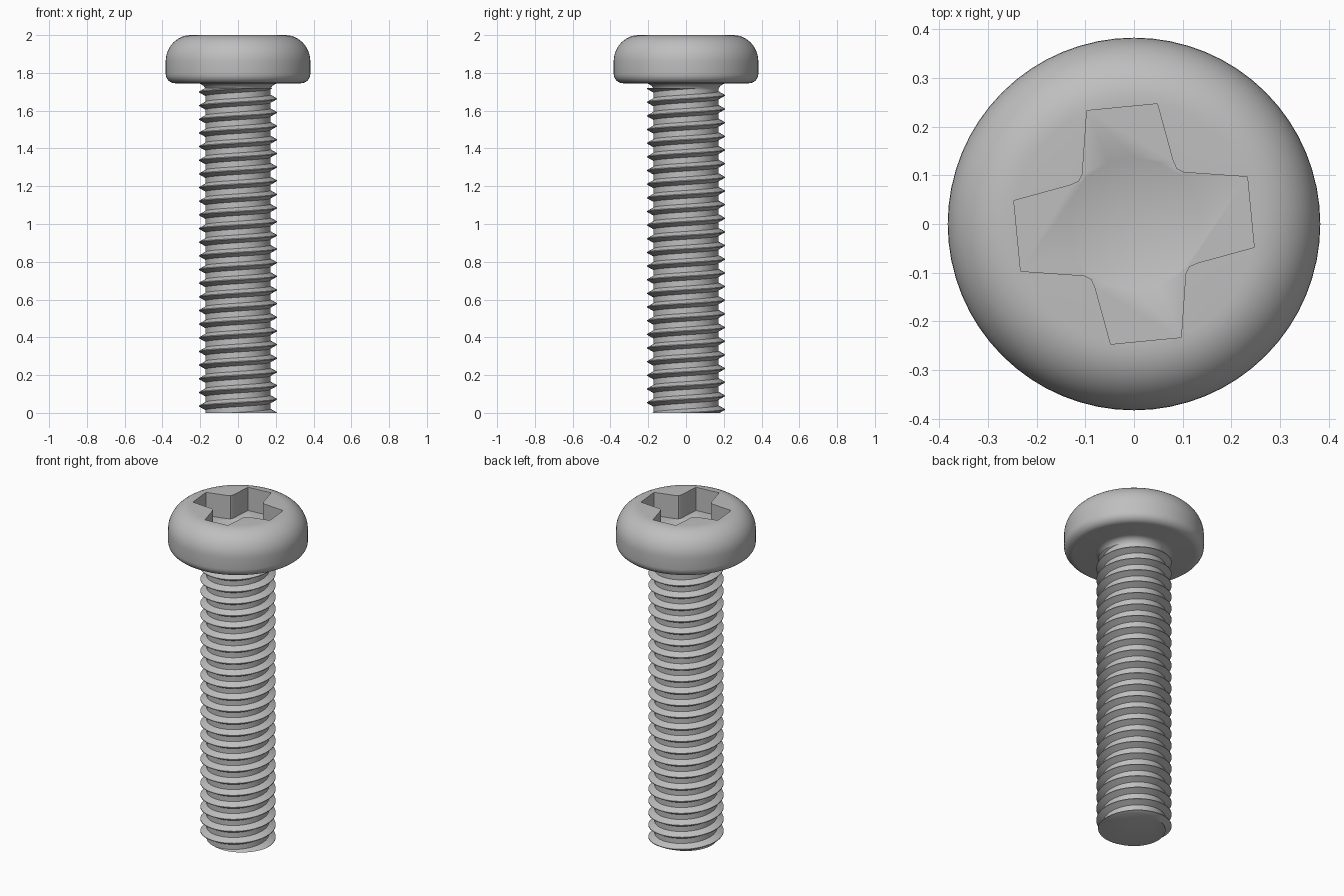
import bpy, bmesh, math
from mathutils import Vector

if "Cube" in bpy.data.objects:
    bpy.data.objects.remove(bpy.data.objects["Cube"], do_unlink=True)

steel = bpy.data.materials.new("steel_grey")
steel.use_nodes = True
steel.diffuse_color = (0.52, 0.52, 0.52, 1)
steel.node_tree.nodes["Principled BSDF"].inputs["Base Color"].default_value = (0.52, 0.52, 0.52, 1)

HEAD_BASE = 1.745
CORE, CREST, PITCH = 0.172, 0.206, 0.0723


def make_object(name, bm):
    bmesh.ops.recalc_face_normals(bm, faces=bm.faces[:])
    mesh = bpy.data.meshes.new(name)
    bm.to_mesh(mesh)
    bm.free()
    mesh.materials.append(steel)
    obj = bpy.data.objects.new(name, mesh)
    bpy.context.collection.objects.link(obj)
    return obj


def lathe(name, profile, segments):
    """Revolve (radius, z) points about the z axis."""
    bm = bmesh.new()
    verts = [bm.verts.new((r, 0, z)) for r, z in profile]
    edges = [bm.edges.new(pair) for pair in zip(verts, verts[1:])]
    bmesh.ops.spin(bm, geom=verts + edges, cent=(0, 0, 0), axis=(0, 0, 1),
                   angle=math.tau, steps=segments)
    bmesh.ops.remove_doubles(bm, verts=bm.verts[:], dist=1e-5)
    return make_object(name, bm)


def arc(cx, cz, rx, rz, start, end, count):
    angles = [math.radians(start + (end - start) * i / count) for i in range(count + 1)]
    return [(cx + rx * math.cos(a), cz + rz * math.sin(a)) for a in angles]


def cut(target, cutter):
    """Subtract the cutter and bake the result into the target mesh."""
    cutter.hide_render = True
    mod = target.modifiers.new("cut", 'BOOLEAN')
    mod.operation, mod.solver, mod.object = 'DIFFERENCE', 'EXACT', cutter
    bpy.context.view_layer.update()
    graph = bpy.context.evaluated_depsgraph_get()
    mesh = bpy.data.meshes.new_from_object(target.evaluated_get(graph))
    target.modifiers.clear()
    target.data = mesh
    bpy.data.objects.remove(cutter, do_unlink=True)


# Rounded head with a filleted neck underneath
profile = [(0, 2.0)]
profile += arc(0.25, 1.86, 0.133, 0.14, 90, 0, 12)
profile += arc(0.333, HEAD_BASE + 0.05, 0.05, 0.05, 0, -90, 6)
profile += arc(0.215, HEAD_BASE - 0.045, 0.045, 0.045, 90, 180, 6)
profile += [(0, HEAD_BASE - 0.045)]
head = lathe("screw_head", profile, 64)

# Cross recess: one slightly skewed arm, turned four times
FLOOR = 1.86
arm = [(-0.097, 0.233), (0.048, 0.247), (0.080, 0.130), (0.088, 0.113), (0.103, 0.106)]
outline = []
for quarter in range(4):
    for x, y in arm:
        for _ in range(quarter):
            x, y = y, -x
        outline.append((x, y))
bm = bmesh.new()
face = bm.faces.new([bm.verts.new((x, y, FLOOR)) for x, y in outline])
raised = bmesh.ops.extrude_face_region(bm, geom=[face])["geom"]
bmesh.ops.translate(bm, vec=(0, 0, 0.2),
                    verts=[g for g in raised if isinstance(g, bmesh.types.BMVert)])
cut(head, make_object("recess_cutter", bm))

# Conical centre of the recess
cut(head, lathe("recess_tip_cutter",
                [(0, FLOOR + 0.005), (0.146, FLOOR + 0.005), (0, FLOOR - 0.075)], 16))

# Threaded shank: ridge profile swept along a right-handed helix
SEG = 48
ridge = [(CORE, -0.021), (CREST, -0.002), (CREST, 0.002), (CORE, 0.021),
         (CORE, PITCH - 0.021)]
turns = math.ceil(HEAD_BASE / PITCH) + 4
bm = bmesh.new()
previous = None
for i in range(turns * SEG + 1):
    a = math.tau * i / SEG
    lift = PITCH * (i / SEG - 2)
    row = [bm.verts.new((r * math.cos(a), r * math.sin(a), lift + dz)) for r, dz in ridge]
    if previous:
        for j in range(len(ridge) - 1):
            bm.faces.new((previous[j], row[j], row[j + 1], previous[j + 1]))
    previous = row
bmesh.ops.remove_doubles(bm, verts=bm.verts[:], dist=1e-5)

# Trim both ends of the shank flat and cap them
for height, direction in ((0, -1), (HEAD_BASE - 0.025, 1)):
    result = bmesh.ops.bisect_plane(
        bm, geom=bm.verts[:] + bm.edges[:] + bm.faces[:], dist=1e-6,
        plane_co=(0, 0, height), plane_no=Vector((0, 0, direction)), clear_outer=True)
    rim = [g for g in result["geom_cut"] if isinstance(g, bmesh.types.BMEdge)]
    bmesh.ops.contextual_create(bm, geom=rim)
shank = make_object("threaded_shank", bm)

# Smooth shading with crisp edges
bpy.ops.object.select_all(action='DESELECT')
for obj in (head, shank):
    obj.select_set(True)
bpy.context.view_layer.objects.active = head
bpy.ops.object.shade_smooth_by_angle(angle=math.radians(30))
